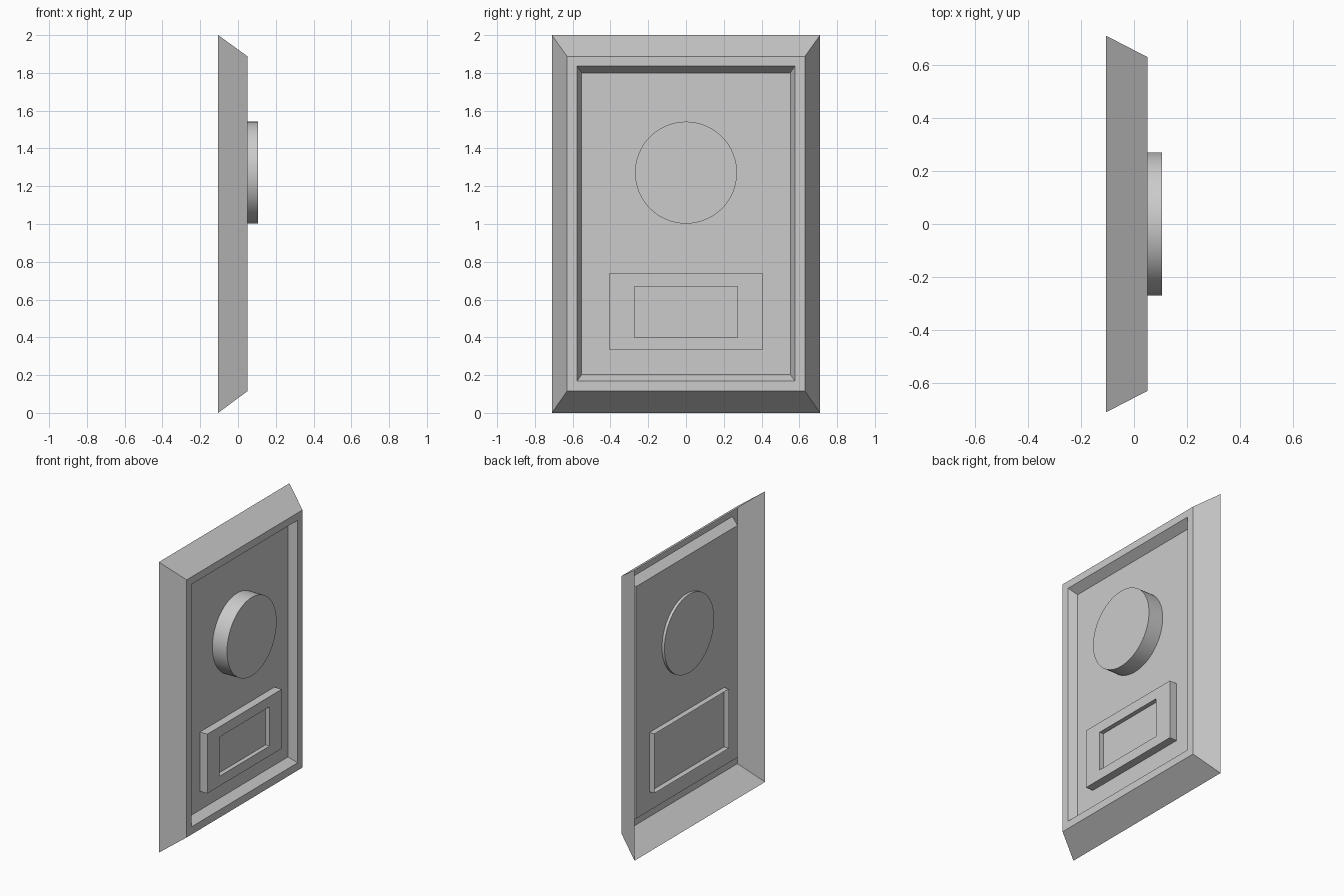
import bpy, bmesh, math

if "Cube" in bpy.data.objects:
    bpy.data.objects.remove(bpy.data.objects["Cube"])


def stepped_sheet(name, steps):
    """Open-backed sheet: nested rectangles (x, half width, z low, z high), last one capped."""
    bm = bmesh.new()
    rings = []
    for x, w, lo, hi in steps:
        corners = [(-w, lo), (w, lo), (w, hi), (-w, hi)]
        rings.append([bm.verts.new((x, y, z)) for y, z in corners])
    for a, b in zip(rings, rings[1:]):
        for i in range(4):
            j = (i + 1) % 4
            bm.faces.new((a[i], a[j], b[j], b[i]))
    bm.faces.new(rings[-1])
    mesh = bpy.data.meshes.new(name)
    bm.to_mesh(mesh)
    bm.free()
    obj = bpy.data.objects.new(name, mesh)
    bpy.context.collection.objects.link(obj)
    return obj


PANEL_X = -0.006

# Sloped frame, flat rim, bevelled step down to the recessed panel
stepped_sheet("framed_panel", [
    (-0.105, 0.71, 0.0, 2.0),
    (0.05, 0.63, 0.115, 1.888),
    (0.05, 0.577, 0.168, 1.837),
    (PANEL_X, 0.552, 0.203, 1.80),
])

# Raised plate with a rectangular recess, open behind
stepped_sheet("recessed_plate", [
    (-0.043, 0.405, 0.332, 0.74),
    (0.05, 0.405, 0.332, 0.74),
    (0.05, 0.272, 0.40, 0.67),
    (0.02, 0.272, 0.40, 0.67),
])

# Round button passing through the panel
back, front = -0.025, 0.105
bpy.ops.mesh.primitive_cylinder_add(
    vertices=64, radius=0.27, depth=front - back,
    location=((front + back) / 2, 0, 1.272), rotation=(0, math.pi / 2, 0))
button = bpy.context.object
button.name = "round_button"
bpy.ops.object.shade_smooth_by_angle(angle=math.radians(30))
